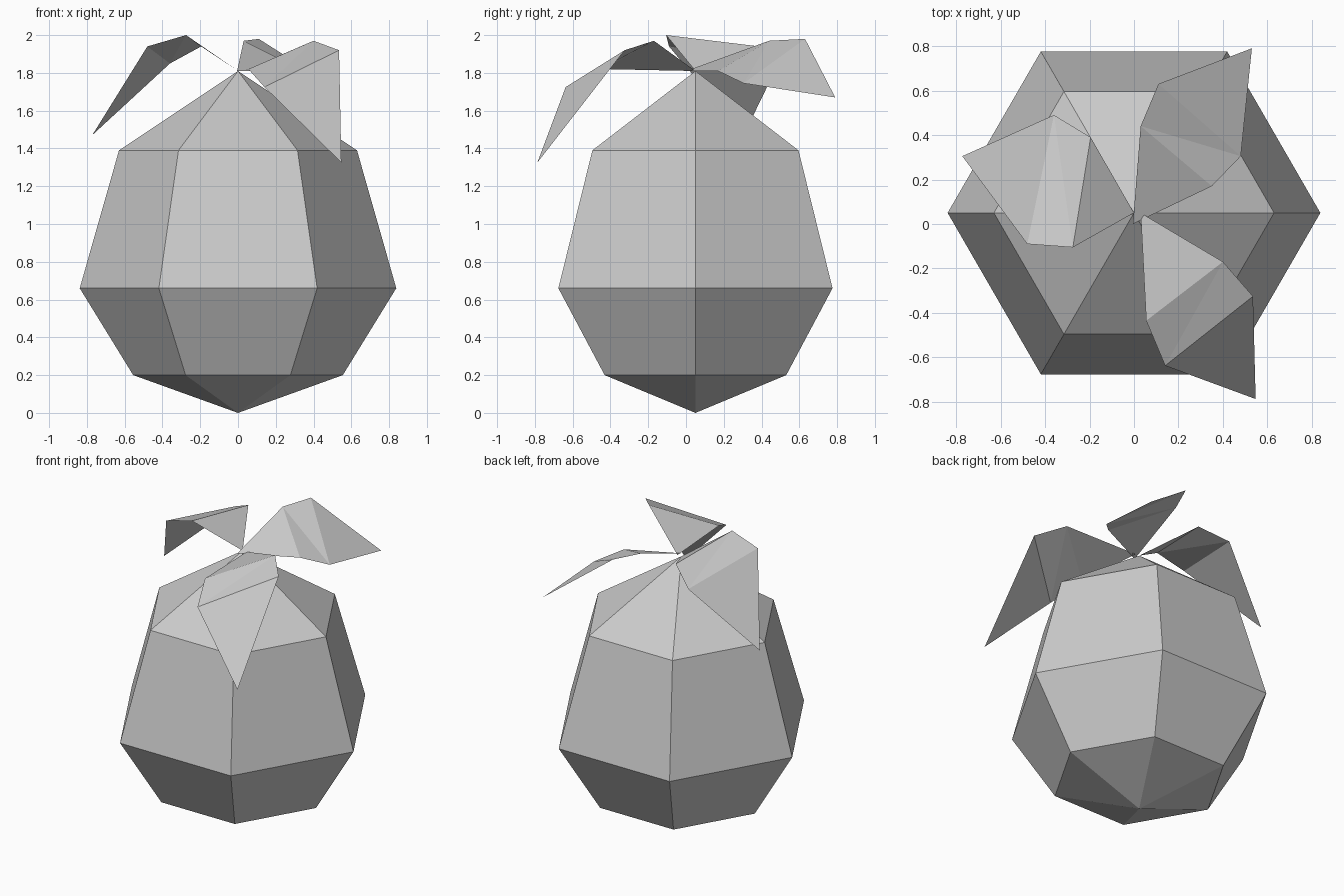
import bpy, math

if "Cube" in bpy.data.objects:
    bpy.data.objects.remove(bpy.data.objects["Cube"])

grey = bpy.data.materials.new("light grey")
grey.diffuse_color = (0.6, 0.6, 0.6, 1)
grey.use_nodes = True
grey.node_tree.nodes["Principled BSDF"].inputs["Base Color"].default_value = grey.diffuse_color


def add_mesh(name, verts, faces):
    mesh = bpy.data.meshes.new(name)
    mesh.from_pydata(verts, [], faces)
    mesh.materials.append(grey)
    mesh.update()
    obj = bpy.data.objects.new(name, mesh)
    bpy.context.collection.objects.link(obj)
    return obj


# Fruit body: six-sided rings (radius, height) closed by a point at each end
SIDES, CY = 6, 0.05
RINGS = [(0.555, 0.20), (0.838, 0.66), (0.63, 1.39)]
verts = [(r * math.cos(math.tau * i / SIDES), CY + r * math.sin(math.tau * i / SIDES), z)
         for r, z in RINGS for i in range(SIDES)]
bottom, top = len(verts), len(verts) + 1
verts += [(0, CY, 0), (0, CY, 1.81)]
faces = []
for i in range(SIDES):
    j = (i + 1) % SIDES
    faces.append((bottom, j, i))
    for k in range(len(RINGS) - 1):
        a, b = k * SIDES, (k + 1) * SIDES
        faces.append((a + i, a + j, b + j, b + i))
    last = (len(RINGS) - 1) * SIDES
    faces.append((last + i, last + j, top))
add_mesh("fruit_body", verts, faces)

# Leaves: base, left and right shoulder, left and right bend, drooping tip
LEAVES = {
    "leaf_front": [(0.03, 0.05, 1.81), (0.40, -0.17, 1.97), (0.055, -0.435, 1.82),
                   (0.535, -0.325, 1.92), (0.14, -0.637, 1.725), (0.547, -0.787, 1.325)],
    "leaf_back": [(-0.005, 0.0, 1.81), (0.03, 0.44, 1.97), (0.35, 0.17, 1.81),
                  (0.11, 0.63, 1.98), (0.48, 0.305, 1.745), (0.53, 0.79, 1.67)],
    "leaf_left": [(0.0, 0.05, 1.81), (-0.275, -0.105, 2.0), (-0.195, 0.39, 1.94),
                  (-0.48, -0.09, 1.94), (-0.36, 0.49, 1.85), (-0.772, 0.305, 1.47)],
}
for name, points in LEAVES.items():
    add_mesh(name, points, [(0, 2, 1), (1, 2, 4), (1, 4, 3), (3, 4, 5)])
